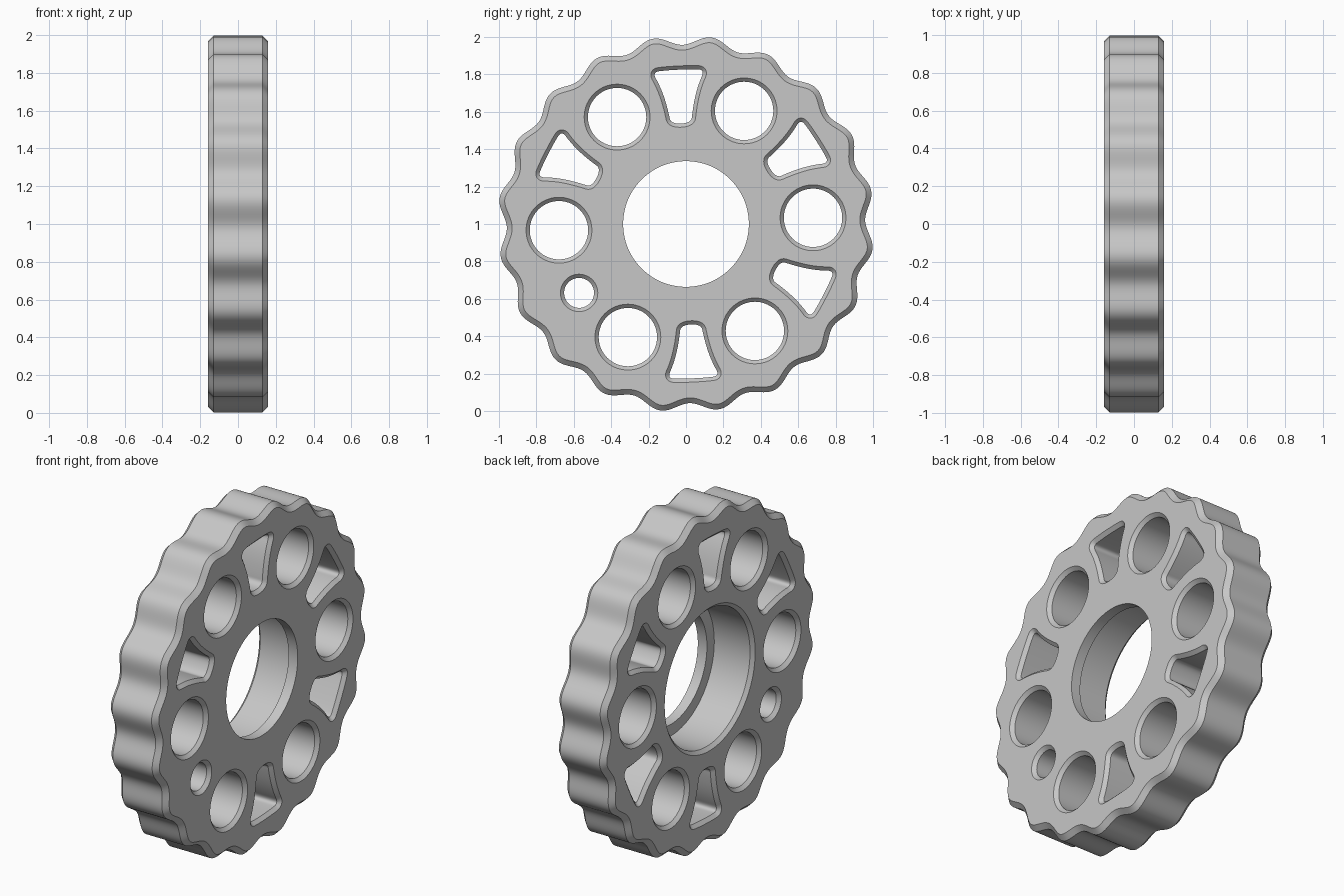
import bpy
import bmesh
from math import cos, sin, pi, radians, tau
from mathutils import Vector
from mathutils.geometry import delaunay_2d_cdt

cube = bpy.data.objects.get("Cube")
if cube:
    bpy.data.objects.remove(cube, do_unlink=True)

HALF = 0.1575      # half thickness of the disc
RIM_CUT = 0.028    # chamfer on the wavy rim
HOLE_CUT = 0.02    # chamfer on the holes
PITCH = 0.68       # radius of the hole circle
START = radians(2.8)


def circle(radius, centre=(0, 0), count=72):
    return [Vector((centre[0] + radius * cos(tau * i / count),
                    centre[1] + radius * sin(tau * i / count))) for i in range(count)]


def polar(angle, radius=PITCH):
    return (radius * cos(angle), radius * sin(angle))


def wavy_rim(count=480):
    points = []
    for i in range(count):
        a = tau * i / count
        r = 0.982 + 0.024 * cos(20 * (a - radians(10.2)))
        points.append(Vector(polar(a, r)))
    return points


def slot(angle):
    # Half outline: distance from the slot's axis, distance from the disc centre
    half = [(0.055, 0.538), (0.064, 0.6), (0.082, 0.68),
            (0.106, 0.75), (0.14, 0.819), (0.07, 0.826)]
    pts = [Vector((r, -w)) for w, r in half]
    pts += [Vector((p.x, -p.y)) for p in reversed(pts)]
    pts.reverse() if pts[0].y > 0 else None
    # Round the corners by repeated corner cutting
    for _ in range(3):
        cut = []
        for i, p in enumerate(pts):
            q = pts[(i + 1) % len(pts)]
            cut += [p.lerp(q, 0.25), p.lerp(q, 0.75)]
        pts = cut
    c, s = cos(angle), sin(angle)
    return [Vector((p.x * c - p.y * s, p.x * s + p.y * c)) for p in pts]


def offset(points, distance):
    # Move a counter-clockwise outline outward along its normals
    result = []
    for i, p in enumerate(points):
        t = (points[(i + 1) % len(points)] - points[i - 1]).normalized()
        result.append(p + Vector((t.y, -t.x)) * distance)
    return result


def add_wall(bm, outline, sections):
    # Skin an outline through (x, offset) sections; return its two end loops
    rings = [[bm.verts.new((x, p.x, p.y)) for p in offset(outline, d)]
             for x, d in sections]
    n = len(outline)
    for a, b in zip(rings, rings[1:]):
        for i in range(n):
            j = (i + 1) % n
            bm.faces.new((a[i], a[j], b[j], b[i]))
    return rings[0], rings[-1]


def inside(p, polygon):
    # Even-odd test of a point against a closed outline
    hit = False
    for i, b in enumerate(polygon):
        a = polygon[i - 1]
        if (a.y > p.y) != (b.y > p.y):
            if p.x < a.x + (p.y - a.y) * (b.x - a.x) / (b.y - a.y):
                hit = not hit
    return hit


def add_cap(bm, loops):
    # Fill the flat area between the rim loop and all the hole loops
    verts, edges, owner = [], [], []
    for k, loop in enumerate(loops):
        first, n = len(verts), len(loop)
        verts += loop
        owner += [k] * n
        edges += [(first + i, first + (i + 1) % n) for i in range(n)]
    flat = [Vector((v.co.y, v.co.z)) for v in verts]
    outlines = [[Vector((v.co.y, v.co.z)) for v in loop] for loop in loops]
    # Output type 1: all triangles inside the outermost outline
    result = delaunay_2d_cdt(flat, edges, [], 1, 1e-7)
    faces, sources = result[2], result[3]
    for face in faces:
        ids = [sources[i][0] for i in face]
        loops_used = {owner[i] for i in ids}
        middle = sum((flat[i] for i in ids), Vector((0, 0))) / len(ids)
        k = owner[ids[0]]
        # Leave the openings empty
        if len(loops_used) == 1 and k > 0 and inside(middle, outlines[k]):
            continue
        bm.faces.new([verts[i] for i in ids])


def chamfered(cut, sign):
    return [(HALF, sign * cut), (HALF - cut, 0), (cut - HALF, 0), (-HALF, sign * cut)]


bm = bmesh.new()
walls = [add_wall(bm, wavy_rim(), chamfered(RIM_CUT, -1))]

# Stepped centre bore: thin lip on the left side, wide recess on the right side
walls.append(add_wall(bm, circle(0.336, count=128),
                      [(HALF, 0), (HALF - 0.06, 0), (HALF - 0.06, 0.069),
                       (0.02 - HALF, 0.069), (-HALF, 0.089)]))

# Six round holes alternate with five slots and one small hole
for k in range(6):
    a = START + k * pi / 3
    b = a + pi / 6
    between = circle(0.08, polar(b), 48) if k == 3 else slot(b)
    for outline in (circle(0.156, polar(a)), between):
        walls.append(add_wall(bm, outline, chamfered(HOLE_CUT, 1)))

# Flat side faces
for side in (0, 1):
    add_cap(bm, [wall[side] for wall in walls])
bmesh.ops.recalc_face_normals(bm, faces=bm.faces[:])

mesh = bpy.data.meshes.new("wavy_disc")
bm.to_mesh(mesh)
bm.free()
disc = bpy.data.objects.new("wavy_disc", mesh)
bpy.context.collection.objects.link(disc)

# Plain grey material
grey = bpy.data.materials.new("light_grey")
grey.use_nodes = True
colour = (0.57, 0.57, 0.57, 1)
grey.diffuse_color = colour
grey.node_tree.nodes["Principled BSDF"].inputs["Base Color"].default_value = colour
mesh.materials.append(grey)

bpy.ops.object.select_all(action="DESELECT")
disc.select_set(True)
bpy.context.view_layer.objects.active = disc
bpy.ops.object.shade_smooth_by_angle(angle=radians(30))
disc.location.z = 1
